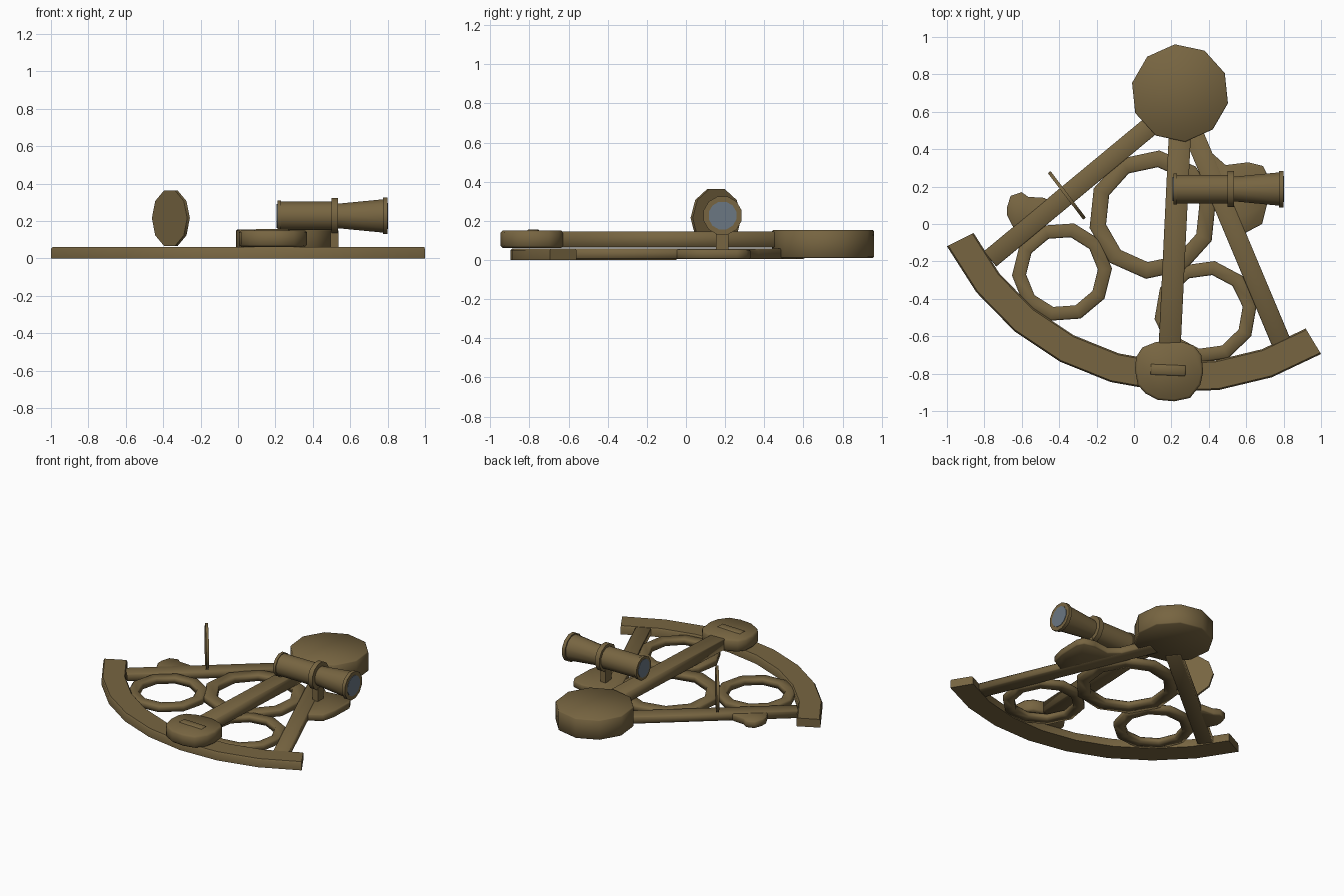
import bpy, bmesh, math
from mathutils import Vector, Matrix

if "Cube" in bpy.data.objects:
    bpy.data.objects.remove(bpy.data.objects["Cube"])


def material(name, col):
    m = bpy.data.materials.new(name)
    m.diffuse_color = (*col, 1)
    m.use_nodes = True
    m.node_tree.nodes["Principled BSDF"].inputs["Base Color"].default_value = m.diffuse_color
    return m


BRONZE = material("aged_bronze", (0.185, 0.130, 0.053))
GLASS = material("grey_glass", (0.145, 0.185, 0.225))


def finish(name, bm, mat=BRONZE, angle=180):
    bmesh.ops.recalc_face_normals(bm, faces=bm.faces)
    me = bpy.data.meshes.new(name)
    bm.to_mesh(me)
    bm.free()
    me.materials.append(mat)
    ob = bpy.data.objects.new(name, me)
    bpy.context.collection.objects.link(ob)
    bpy.ops.object.select_all(action='DESELECT')
    ob.select_set(True)
    bpy.context.view_layer.objects.active = ob
    bpy.ops.object.shade_smooth_by_angle(angle=math.radians(angle))
    return ob


def prism(name, pts, z0, z1, angle=180, chamfer=0.0):
    """Flat outline raised from z0 to z1."""
    bm = bmesh.new()
    f = bm.faces.new([bm.verts.new((x, y, z0)) for x, y in pts])
    ext = bmesh.ops.extrude_face_region(bm, geom=[f])
    for v in ext["geom"]:
        if isinstance(v, bmesh.types.BMVert):
            v.co.z = z1
    if chamfer:
        edges = [e for e in bm.edges if abs(e.verts[0].co.z - e.verts[1].co.z) < 1e-6]
        bmesh.ops.bevel(bm, geom=edges, offset=chamfer, segments=1, affect='EDGES')
    return finish(name, bm, angle=angle)


def circle(cx, cy, r, n, start=0.0):
    return [(cx + r * math.cos(start + 2 * math.pi * i / n),
             cy + r * math.sin(start + 2 * math.pi * i / n)) for i in range(n)]


def bar(name, a, b, w, z0, z1):
    a, b = Vector(a), Vector(b)
    d = (b - a).normalized()
    n = Vector((-d.y, d.x)) * w / 2
    return prism(name, [a + n, b + n, b - n, a - n], z0, z1, chamfer=0.006)


def ring(name, cx, cy, r_out, r_in, z0, z1, n=10, start=0.0):
    bm = bmesh.new()
    c = 0.009
    sec = [(r_in, z0), (r_out, z0), (r_out, z1 - c), (r_out - c, z1),
           (r_in + c, z1), (r_in, z1 - c)]
    loops = [[bm.verts.new((*p, z)) for p in circle(cx, cy, r, n, start)] for r, z in sec]
    for k in range(len(sec)):
        p, q = loops[k], loops[(k + 1) % len(sec)]
        for i in range(n):
            j = (i + 1) % n
            bm.faces.new((p[i], p[j], q[j], q[i]))
    return finish(name, bm)


def turned(name, profile, y, z, n=12, mat=BRONZE):
    """Closed solid turned about an x-parallel axis; profile is (x, radius)."""
    bm = bmesh.new()
    loops = [[bm.verts.new((x, y + a, z + b)) for a, b in circle(0, 0, r, n, math.pi / n)]
             for x, r in profile]
    for p, q in zip(loops, loops[1:]):
        for i in range(n):
            j = (i + 1) % n
            bm.faces.new((p[i], p[j], q[j], q[i]))
    bm.faces.new(loops[0])
    bm.faces.new(loops[-1])
    return finish(name, bm, mat, 40)


# Graduated arc at the bottom of the frame
CX, CY, R_IN, R_OUT = 0.266, 0.517, 1.258, 1.417
angs = [math.radians(206.7 + 94.5 * i / 8) for i in range(9)]
bm = bmesh.new()
sections = []
for t in angs:
    c, s = math.cos(t), math.sin(t)
    sections.append([bm.verts.new((CX + r * c, CY + r * s, z)) for r, z in
                     ((R_IN, 0), (R_OUT, 0), (R_OUT, 0.05), (R_OUT - 0.008, 0.06),
                      (R_IN + 0.008, 0.06), (R_IN, 0.05))])
for p, q in zip(sections, sections[1:]):
    for i in range(6):
        j = (i + 1) % 6
        bm.faces.new((p[i], p[j], q[j], q[i]))
bm.faces.new(sections[0])
bm.faces.new(sections[-1])
finish("graduated_arc", bm, angle=50)

# Two frame legs
bar("left_leg", (-0.77, -0.187), (0.14, 0.567), 0.105, 0.005, 0.058)
bar("right_leg", (0.79, -0.64), (0.29, 0.55), 0.105, 0.005, 0.058)

# Mounting lugs on the legs
prism("left_lug", [(-0.68, 0.085), (-0.66, 0.15), (-0.60, 0.17), (-0.565, 0.145),
                   (-0.48, 0.14), (-0.42, 0.10), (-0.62, -0.06), (-0.655, 0.0),
                   (-0.68, 0.05)], 0.006, 0.054, chamfer=0.006)
prism("right_lug", [(0.36, 0.42), (0.41, 0.385), (0.49, 0.315), (0.61, 0.33), (0.69, 0.31),
                    (0.715, 0.26), (0.71, 0.10), (0.685, 0.0), (0.60, -0.045),
                    (0.55, -0.09), (0.50, 0.0)], 0.006, 0.054, chamfer=0.006)

# Decorative frame rings
ring("large_ring", 0.10, 0.05, 0.345, 0.255, 0.008, 0.052, 10, math.radians(12))
ring("left_ring", -0.385, -0.257, 0.268, 0.192, 0.008, 0.050, 10, math.radians(4))
ring("right_ring", 0.383, -0.47, 0.276, 0.20, 0.008, 0.050, 10, math.radians(8))

# Pivot hub and index arm
prism("pivot_hub", circle(0.246, 0.70, 0.262, 10, math.radians(24)), 0.01, 0.154, chamfer=0.006)
bar("index_arm", (0.252, 0.62), (0.186, -0.75), 0.118, 0.065, 0.146)

# Clamp at the end of the index arm, with its reading window bar
prism("arm_clamp", [(0.005, -0.78), (0.012, -0.71), (0.045, -0.66), (0.12, -0.63),
                    (0.24, -0.625), (0.32, -0.65), (0.36, -0.70), (0.37, -0.79),
                    (0.355, -0.86), (0.30, -0.93), (0.215, -0.948), (0.125, -0.94),
                    (0.06, -0.905), (0.02, -0.86)], 0.062, 0.15, chamfer=0.012)
bar("clamp_window", (0.09, -0.777), (0.275, -0.785), 0.056, 0.13, 0.156)

# Telescope with collar, rims and lenses
TY, TZ = 0.187, 0.227
turned("telescope", [(0.21, 0.085), (0.23, 0.085), (0.23, 0.079), (0.50, 0.079),
                     (0.50, 0.099), (0.535, 0.099), (0.535, 0.068), (0.775, 0.092),
                     (0.775, 0.101), (0.80, 0.101)], TY, TZ)
turned("front_lens", [(0.79, 0.073), (0.803, 0.073)], TY, TZ, 12, GLASS)
turned("eye_lens", [(0.207, 0.066), (0.22, 0.066)], TY, TZ, 12, GLASS)
prism("telescope_post", [(0.495, 0.152), (0.538, 0.152), (0.538, 0.217), (0.495, 0.217)],
      0.05, 0.15, angle=40)

# Upright horizon mirror disc
bm = bmesh.new()
bmesh.ops.create_cone(bm, cap_ends=True, segments=10, radius1=0.156, radius2=0.156, depth=0.018)
normal = Vector((0.241, 0.183, 0))
side = Vector((0.183, -0.241, 0)).normalized()
rot = Matrix((side, Vector((0, 0, 1)), normal.normalized())).transposed().to_4x4()
rot = Matrix.Translation((-0.359, 0.153, 0.215)) @ rot @ Matrix.Rotation(math.radians(18), 4, 'Z')
bmesh.ops.transform(bm, matrix=rot, verts=bm.verts)
finish("horizon_mirror", bm, angle=40)
